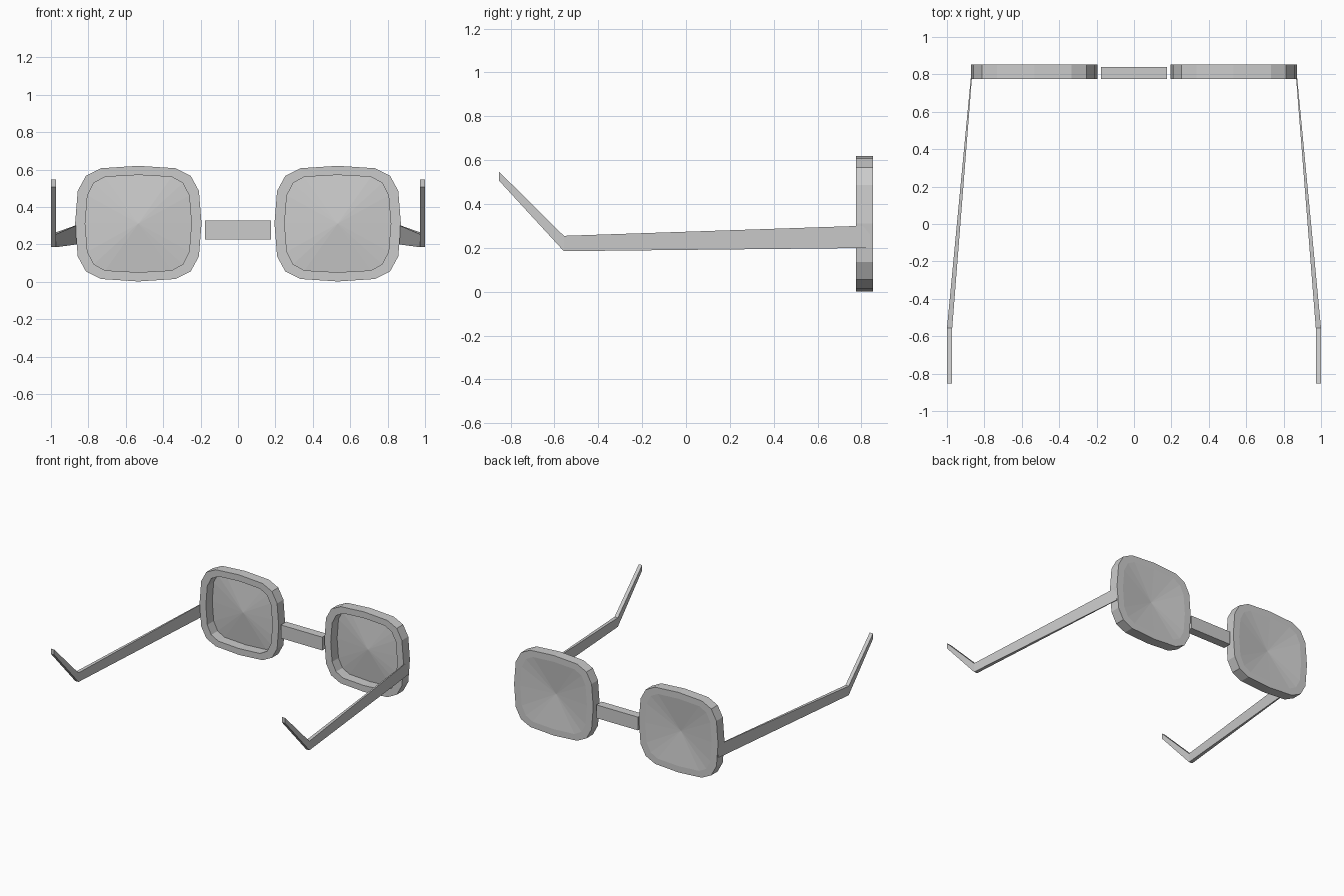
import bpy, bmesh

if "Cube" in bpy.data.objects:
    bpy.data.objects.remove(bpy.data.objects["Cube"])


def make_object(name, rings, cap_start, cap_end, loop=False, apex=None, mirror=False):
    """Skin a list of equal-length point rings; optionally cap ends or fan the last ring to an apex."""
    bm = bmesh.new()
    vs = [[bm.verts.new(p) for p in r] for r in rings]
    n = len(vs[0])
    pairs = list(zip(vs, vs[1:])) + ([(vs[-1], vs[0])] if loop else [])
    for a, b in pairs:
        for i in range(n):
            j = (i + 1) % n
            bm.faces.new((a[i], a[j], b[j], b[i]))
    if cap_start:
        bm.faces.new(vs[0][::-1])
    if cap_end:
        bm.faces.new(vs[-1])
    if apex:
        c = bm.verts.new(apex)
        for i in range(n):
            bm.faces.new((vs[-1][i], vs[-1][(i + 1) % n], c))
    bmesh.ops.recalc_face_normals(bm, faces=bm.faces[:])
    me = bpy.data.meshes.new(name)
    bm.to_mesh(me)
    bm.free()
    ob = bpy.data.objects.new(name, me)
    bpy.context.collection.objects.link(ob)
    if mirror:
        ob.modifiers.new("Mirror", 'MIRROR').use_mirror_merge = False
    return ob


def outline(quarter, y):
    """Sixteen-point rounded square from one quarter profile (top to side)."""
    cx, cz = 0.533, 0.311
    q = quarter
    pts = (q[:-1] + [(x, -z) for x, z in q[:0:-1]]
           + [(-x, -z) for x, z in q[:-1]] + [(-x, z) for x, z in q[:0:-1]])
    return [(cx + x, y, cz + z) for x, z in pts]


FRONT, BACK = 0.775, 0.853
outer = [(0, .309), (.2, .296), (.28, .256), (.324, .175), (.338, 0)]
inner = [(0, .26), (.178, .25), (.238, .217), (.272, .15), (.284, 0)]

# Rim: rectangular section swept around the rounded square
make_object("lens_rim", [outline(outer, FRONT), outline(inner, FRONT),
                         outline(inner, BACK), outline(outer, BACK)],
            False, False, loop=True, mirror=True)

# Lens: shallow fan, slightly dished, set at the far side of the rim
make_object("lens", [outline(inner, BACK)], False, False,
            apex=(0.533, BACK - 0.03, 0.311), mirror=True)


def section(y, z0, z1, x0, x1):
    return [(x0, y, z0), (x1, y, z0), (x1, y, z1), (x0, y, z1)]


# Temple arm: tapered bar that kinks upward into the ear tip
make_object("temple_arm", [section(0.84, .20, .302, .862, .867),
                           section(-.557, .185, .255, .972, 1.0),
                           section(-.853, .507, .548, .972, 1.0)],
            True, True, mirror=True)

# Nose bridge: plain bar between the rims
make_object("nose_bridge", [section(0.775, .227, .329, -.177, .177),
                            section(0.84, .227, .329, -.177, .177)], True, True)
